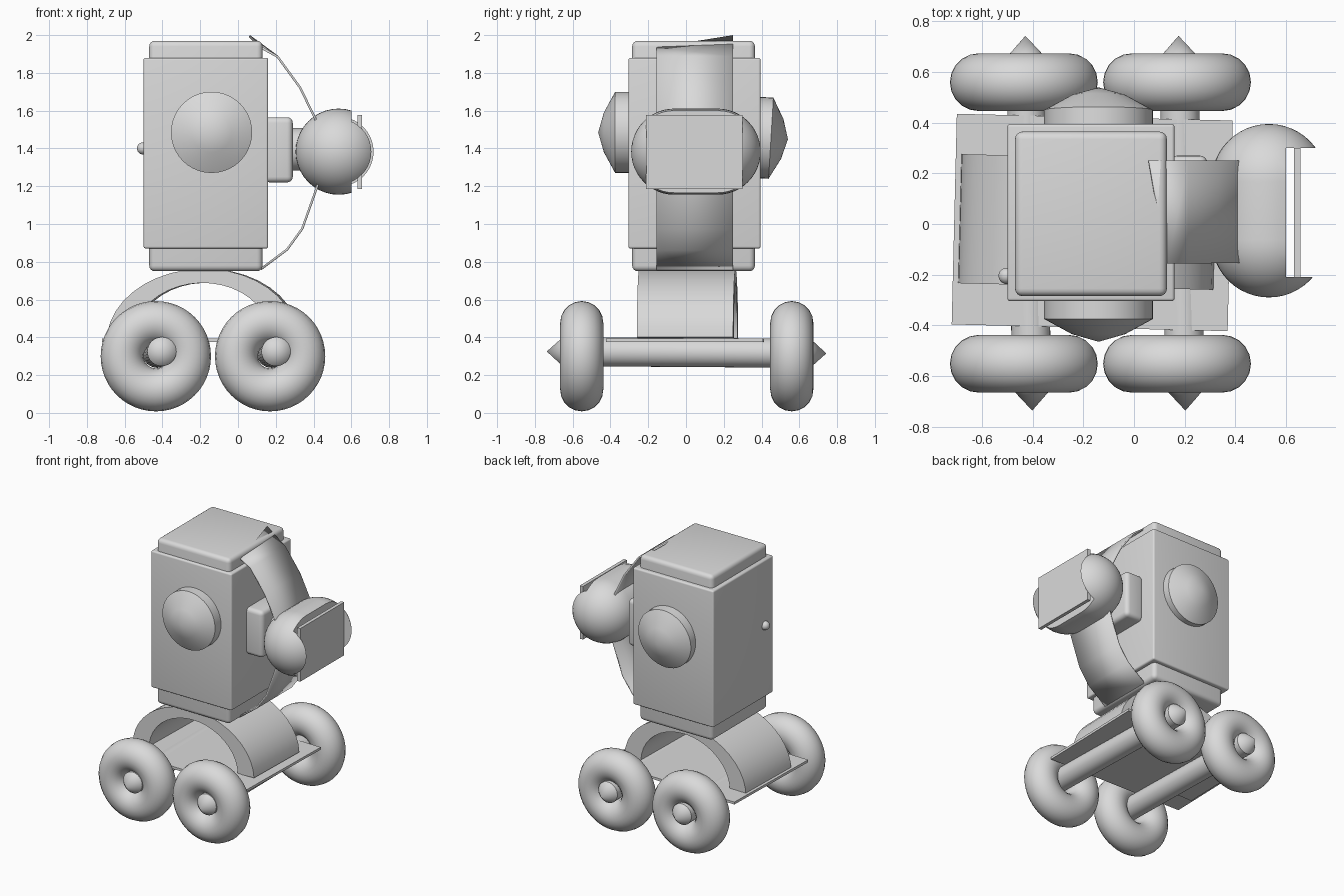
import bpy, bmesh, math
from mathutils import Vector, Matrix

cube = bpy.data.objects.get("Cube")
if cube:
    bpy.data.objects.remove(cube, do_unlink=True)

grey = bpy.data.materials.new("plain_grey")
grey.use_nodes = True
colour = (0.7, 0.7, 0.7, 1)
grey.diffuse_color = colour
grey.node_tree.nodes["Principled BSDF"].inputs["Base Color"].default_value = colour


def activate(ob):
    bpy.ops.object.select_all(action='DESELECT')
    ob.select_set(True)
    bpy.context.view_layer.objects.active = ob


def finish(ob, name, angle=35):
    ob.name = name
    ob.data.materials.clear()
    ob.data.materials.append(grey)
    activate(ob)
    bpy.ops.object.shade_smooth_by_angle(angle=math.radians(angle))
    return ob


def from_bmesh(bm, name, angle=35):
    bmesh.ops.recalc_face_normals(bm, faces=bm.faces)
    mesh = bpy.data.meshes.new(name)
    bm.to_mesh(mesh)
    bm.free()
    ob = bpy.data.objects.new(name, mesh)
    bpy.context.collection.objects.link(ob)
    return finish(ob, name, angle)


def box(name, low, high, bevel=0.0, turn=0.0):
    """Box between two corners, with optional rounded edges."""
    low, high = Vector(low), Vector(high)
    bm = bmesh.new()
    bmesh.ops.create_cube(bm, size=1, matrix=Matrix.Diagonal((*(high - low), 1)))
    if bevel:
        bmesh.ops.bevel(bm, geom=bm.edges[:], offset=bevel, segments=4,
                        profile=0.5, affect='EDGES')
    ob = from_bmesh(bm, name)
    ob.location = (low + high) / 2
    ob.rotation_euler.z = math.radians(turn)
    return ob


def lathe(name, start, direction, profile, steps=40, angle=35):
    """Turn (distance, radius) points about an axis."""
    bm = bmesh.new()
    verts = [bm.verts.new((r, 0, d)) for d, r in profile]
    edges = [bm.edges.new(pair) for pair in zip(verts, verts[1:])]
    bmesh.ops.spin(bm, geom=verts + edges, cent=(0, 0, 0), axis=(0, 0, 1),
                   angle=math.tau, steps=steps)
    bmesh.ops.remove_doubles(bm, verts=bm.verts[:], dist=0.0005)
    quat = Vector(direction).to_track_quat('Z', 'Y')
    bmesh.ops.transform(bm, verts=bm.verts[:],
                        matrix=Matrix.Translation(start) @ quat.to_matrix().to_4x4())
    return from_bmesh(bm, name, angle)


# Body: wide casing around a slimmer rounded core
box("body_casing", (-0.5, -0.305, 0.87), (0.16, 0.395, 1.88), 0.012)
box("body_core", (-0.47, -0.285, 0.75), (0.13, 0.365, 1.97), 0.03)

# Round lamps with shallow pointed lenses
lamp = [(0, 0), (0, 0.215), (0.1, 0.215), (0.16, 0.105), (0.19, 0)]
lathe("front_lamp", (-0.14, -0.275, 1.485), (0, -1, 0), lamp)
lathe("back_lamp", (-0.14, 0.35, 1.46), (0, 1, -0.06), lamp)

# Side knob
bpy.ops.mesh.primitive_uv_sphere_add(radius=0.032, location=(-0.503, -0.205, 1.4))
finish(bpy.context.object, "side_knob")

# Neck
box("neck_block", (0.14, -0.13, 1.22), (0.29, 0.27, 1.565), 0.03)
lathe("neck_tube", (0.27, 0.06, 1.395), (1, 0, 0),
      [(0, 0), (0, 0.113), (0.15, 0.113), (0.15, 0)])

# Head: capsule with its face cut away
radius, length = 0.228, 0.685
arc = [math.pi / 2 * i / 12 for i in range(13)]
cap = [(radius - radius * math.cos(a), radius * math.sin(a)) for a in arc]
capsule = cap + [(length - d, r) for d, r in reversed(cap)]
head = lathe("head", (0.533, -0.29, 1.383), (0, 1, 0), capsule)
cutter = box("face_cutter", (0.6, -0.21, 1.0), (1.0, 0.3, 1.8))
cutter.hide_render = True
cut = head.modifiers.new("face_cut", 'BOOLEAN')
cut.operation = 'DIFFERENCE'
cut.object = cutter
activate(head)
bpy.ops.object.modifier_apply(modifier=cut.name)
bpy.data.objects.remove(cutter, do_unlink=True)
finish(head, "head")
box("face_plate", (0.632, -0.212, 1.185), (0.657, 0.3, 1.577))

# Thin bowed strap from roof to base, running through the head
path = [(0.21, 1.885), (0.33, 1.72), (0.41, 1.555), (0.435, 1.38),
        (0.42, 1.2), (0.34, 0.975), (0.26, 0.865), (0.12, 0.76)]
bm = bmesh.new()
rows = [((0.13, -0.155, 1.93), (0.06, 0.25, 1.995))]
rows += [((x, -0.155, z), (x, 0.25, z)) for x, z in path]
rows = [[bm.verts.new(p) for p in row] for row in rows]
for a, b in zip(rows, rows[1:]):
    bm.faces.new((a[0], a[1], b[1], b[0]))
strap = from_bmesh(bm, "bowed_strap", 10)
solid = strap.modifiers.new("thickness", 'SOLIDIFY')
solid.thickness = 0.012
solid.offset = 0

# Arch carrying the body
bm = bmesh.new()
steps = 20
outline = []
for a, b, order in ((0.505, 0.38, 1), (0.37, 0.305, -1)):
    outline += [(a * math.cos(math.pi * i / steps), b * math.sin(math.pi * i / steps))
                for i in range(steps + 1)][::order]
face = bm.faces.new([bm.verts.new((x, -0.255, z)) for x, z in outline])
side = bmesh.ops.extrude_face_region(bm, geom=[face])
moved = [g for g in side["geom"] if isinstance(g, bmesh.types.BMVert)]
bmesh.ops.translate(bm, verts=moved, vec=(0, 0.51, 0))
arch = from_bmesh(bm, "arch")
arch.location = (-0.185, 0.008, 0.383)
arch.rotation_euler = (0, math.radians(-2), math.radians(-1.5))

# Base plate
box("base_plate", (-0.71, -0.41, 0.375), (0.38, 0.422, 0.393), turn=-1.4)

# Axles with pointed ends, and tyres
for end, x in (("right", -0.435), ("left", 0.17)):
    tip = Vector((x + 0.033, -0.737, 0.325))
    tail = Vector((x + 0.006, 0.743, 0.315))
    span = (tail - tip).length
    lathe(end + "_axle", tip, tail - tip,
          [(0, 0), (0.085, 0.077), (span - 0.085, 0.077), (span, 0)], 32)
    for where, y in (("front", -0.552), ("back", 0.56)):
        bpy.ops.mesh.primitive_torus_add(
            major_radius=0.178, minor_radius=0.114, major_segments=48,
            minor_segments=20, location=(x, y, 0.3),
            rotation=(math.pi / 2, 0, 0))
        finish(bpy.context.object, where + "_" + end + "_tyre", 60)
